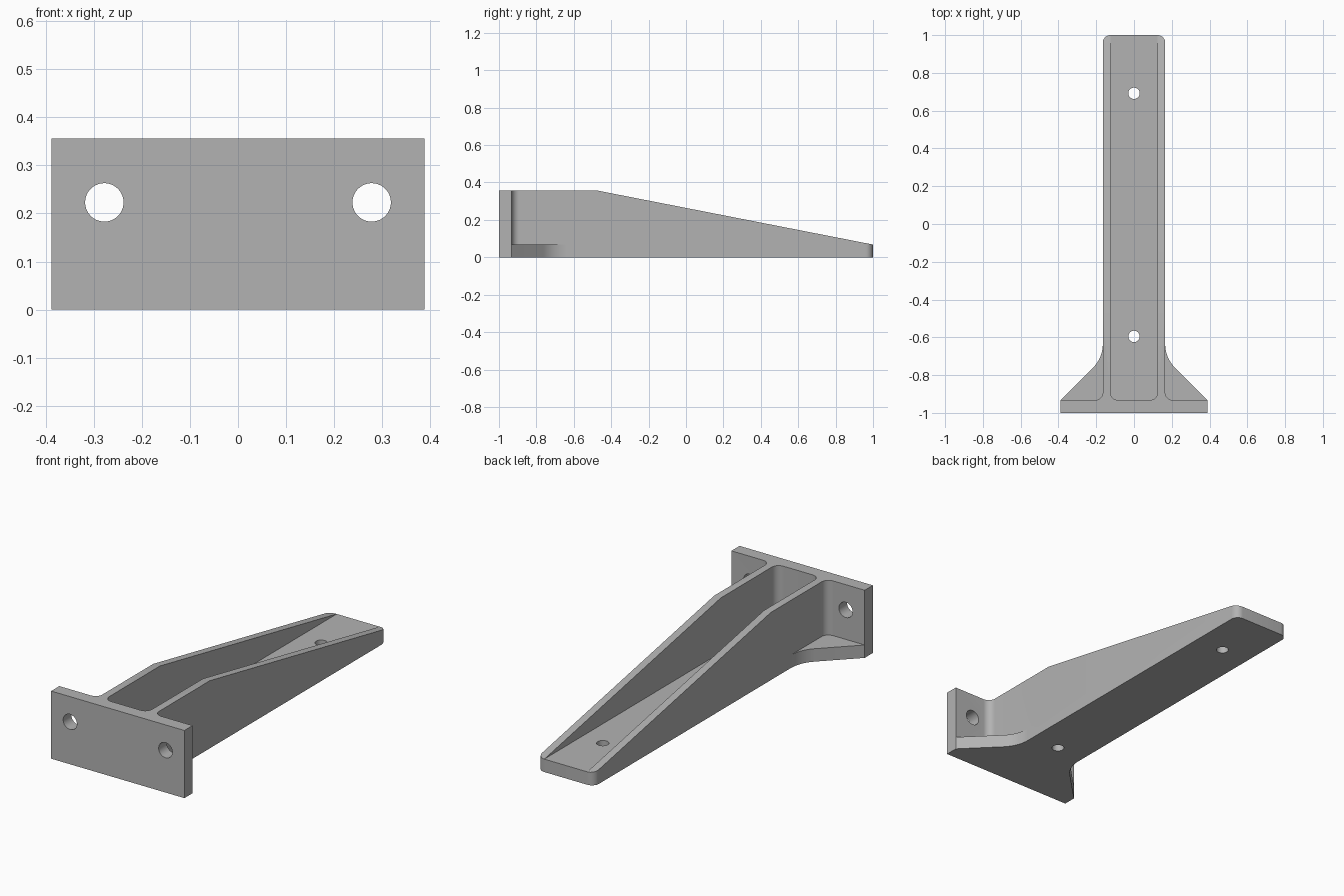
import bpy, bmesh, math
from mathutils import Vector, Matrix

cube = bpy.data.objects.get("Cube")
if cube:
    bpy.data.objects.remove(cube, do_unlink=True)

HALF_PLATE, HALF_BODY, HALF_POCKET = 0.388, 0.165, 0.125
PLATE_BACK = -0.932
HEIGHT, FLOOR = 0.356, 0.068
FILLET = 0.04

grey = bpy.data.materials.new("plain grey")
grey.use_nodes = True
grey.diffuse_color = (0.45, 0.45, 0.45, 1)
grey.node_tree.nodes["Principled BSDF"].inputs["Base Color"].default_value = grey.diffuse_color


def rounded(corners, steps=10):
    """Outline from (x, y, radius) corners, with tangent arcs."""
    out = []
    for i, (x, y, r) in enumerate(corners):
        p = Vector((x, y))
        if r == 0:
            out.append(p)
            continue
        a = (Vector(corners[i - 1][:2]) - p).normalized()
        b = (Vector(corners[(i + 1) % len(corners)][:2]) - p).normalized()
        half = a.angle(b) / 2
        centre = p + (a + b).normalized() * r / math.sin(half)
        start = p + a * r / math.tan(half) - centre
        end = p + b * r / math.tan(half) - centre
        sweep = start.angle(end)
        for k in range(steps + 1):
            t = k / steps
            out.append(centre + (start * math.sin((1 - t) * sweep)
                                 + end * math.sin(t * sweep)) / math.sin(sweep))
    return out


def prism(name, outline, low, high, turn=None):
    """Extrude a flat outline from low to high, then turn it."""
    bm = bmesh.new()
    face = bm.faces.new([bm.verts.new((x, y, low)) for x, y in outline])
    top = bmesh.ops.extrude_face_region(bm, geom=[face])["geom"]
    bmesh.ops.translate(bm, vec=(0, 0, high - low),
                        verts=[g for g in top if isinstance(g, bmesh.types.BMVert)])
    if turn:
        bm.transform(turn)
    bmesh.ops.recalc_face_normals(bm, faces=bm.faces)
    mesh = bpy.data.meshes.new(name)
    bm.to_mesh(mesh)
    bm.free()
    mesh.materials.append(grey)
    obj = bpy.data.objects.new(name, mesh)
    bpy.context.collection.objects.link(obj)
    return obj


def circle(x, y, r, n=40):
    return [(x + r * math.cos(math.tau * k / n), y + r * math.sin(math.tau * k / n))
            for k in range(n)]


def mirrored(corners):
    return [(-x, y, r) for x, y, r in reversed(corners)]


# Full-height plan of plate, gussets and arm
gusset_meet = PLATE_BACK + HALF_PLATE - HALF_BODY
right_half = [(HALF_PLATE, -1, 0), (HALF_PLATE, PLATE_BACK, 0),
              (HALF_BODY, gusset_meet, 0.18), (HALF_BODY, 1, FILLET)]
bracket = prism("shelf_bracket", rounded(right_half + mirrored(right_half)), 0, HEIGHT)

# Channel between the walls
pocket = [(HALF_POCKET, PLATE_BACK, FILLET), (HALF_POCKET, 1.2, 0)]
cutters = [prism("channel_cutter", rounded(pocket + mirrored(pocket)), FLOOR, 0.5)]

# Space above each gusset
side = [(HALF_BODY, PLATE_BACK, FILLET), (0.5, PLATE_BACK, 0),
        (0.5, -0.5, 0), (HALF_BODY, -0.5, 0)]
for label, corners in (("left", side), ("right", mirrored(side))):
    cutters.append(prism(label + "_gusset_cutter", rounded(corners), FLOOR, 0.5))

# Sloping top of the walls, outlined in y and z
along_x = Matrix(((0, 0, 1, 0), (1, 0, 0, 0), (0, 1, 0, 0), (0, 0, 0, 1)))
knee = -0.47
slope = (HEIGHT - FLOOR) / (1 - knee)
wedge = [(knee - 0.1, HEIGHT + 0.1 * slope), (1.1, FLOOR - 0.1 * slope), (1.1, 0.6), (knee - 0.1, 0.6)]
cutters.append(prism("slope_cutter", wedge, -0.6, 0.6, along_x))

# Screw holes in the floor and in the plate
for y in (-0.595, 0.692):
    cutters.append(prism("floor_hole_cutter", circle(0, y, 0.03), -0.1, 0.2))
along_y = Matrix.Rotation(math.pi / 2, 4, "X")
for x in (-0.278, 0.278):
    cutters.append(prism("plate_hole_cutter", circle(x, 0.223, 0.04), 0.85, 1.1, along_y))

bpy.context.view_layer.objects.active = bracket
for cutter in cutters:
    mod = bracket.modifiers.new("cut", "BOOLEAN")
    mod.operation = "DIFFERENCE"
    mod.solver = "EXACT"
    mod.object = cutter
    bpy.ops.object.modifier_apply(modifier=mod.name)
    bpy.data.objects.remove(cutter, do_unlink=True)

bpy.ops.object.select_all(action="DESELECT")
bracket.select_set(True)
bpy.ops.object.shade_smooth_by_angle(angle=math.radians(25))
